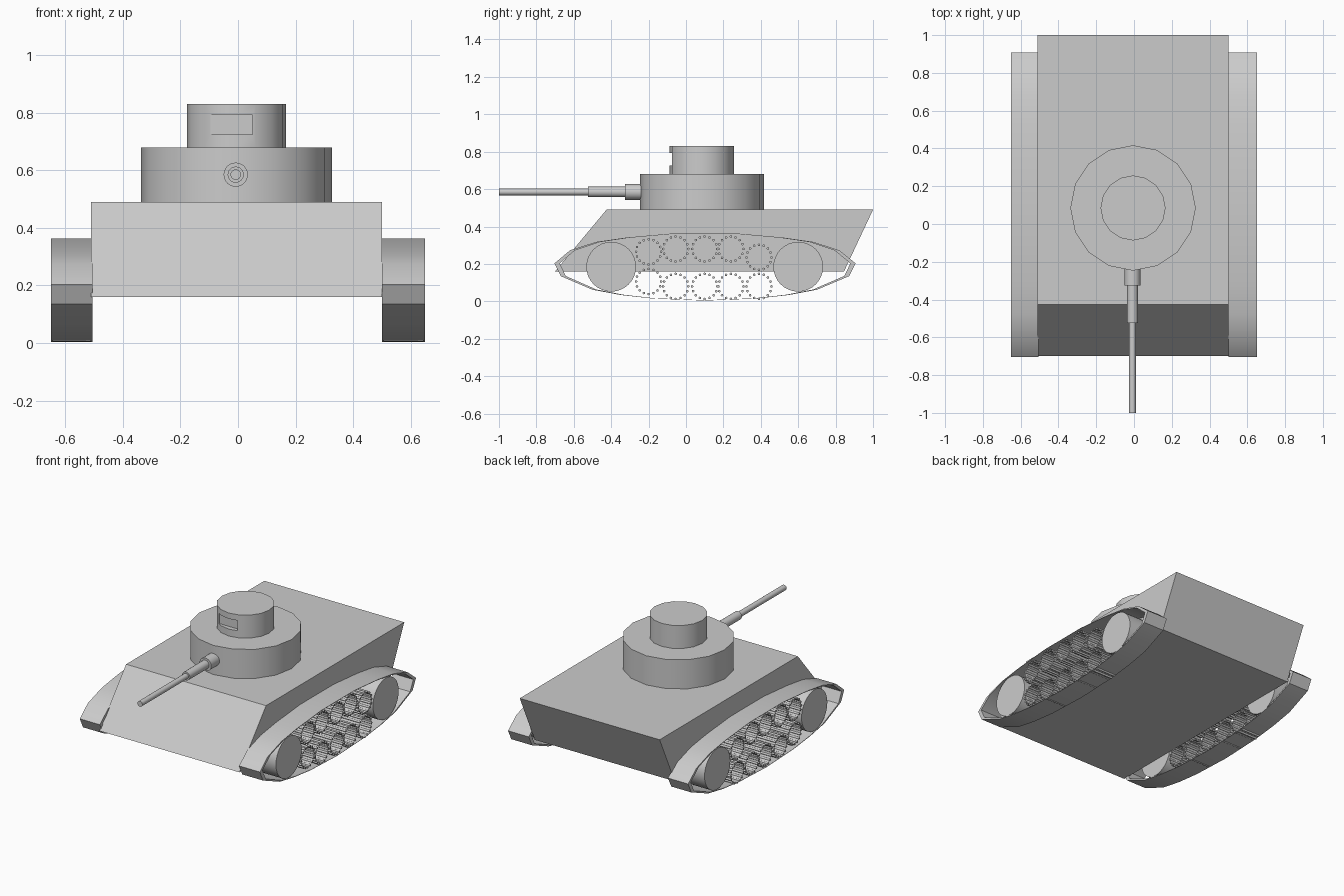
import bpy, bmesh, math
from mathutils import Matrix

if "Cube" in bpy.data.objects:
    bpy.data.objects.remove(bpy.data.objects["Cube"])


def finish(name, bm, angle=None):
    bmesh.ops.recalc_face_normals(bm, faces=bm.faces)
    me = bpy.data.meshes.new(name)
    bm.to_mesh(me)
    bm.free()
    ob = bpy.data.objects.new(name, me)
    bpy.context.collection.objects.link(ob)
    if angle:
        bpy.ops.object.select_all(action='DESELECT')
        bpy.context.view_layer.objects.active = ob
        ob.select_set(True)
        bpy.ops.object.shade_smooth_by_angle(angle=math.radians(angle))
    return ob


def add_cyl(bm, axis, centre, radius, length, sides, caps=True):
    rot = {'X': Matrix.Rotation(math.pi / 2, 4, 'Y'),
           'Y': Matrix.Rotation(math.pi / 2, 4, 'X'),
           'Z': Matrix.Identity(4)}[axis]
    bmesh.ops.create_cone(bm, cap_ends=caps, segments=sides, radius1=radius,
                          radius2=radius, depth=length,
                          matrix=Matrix.Translation(centre) @ rot)


def cylinder(name, axis, centre, radius, length, sides):
    bm = bmesh.new()
    add_cyl(bm, axis, centre, radius, length, sides)
    return finish(name, bm, 40)


def box(name, lo, hi):
    bm = bmesh.new()
    size = [b - a for a, b in zip(lo, hi)]
    mid = [(a + b) / 2 for a, b in zip(lo, hi)]
    bmesh.ops.create_cube(bm, size=1, matrix=Matrix.Translation(mid) @ Matrix.Diagonal((*size, 1)))
    return finish(name, bm)


# Hull: side profile extruded across the width
bm = bmesh.new()
profile = [(-0.70, 0.16), (-0.425, 0.49), (1.0, 0.49), (0.845, 0.16)]
face = bm.faces.new([bm.verts.new((-0.51, y, z)) for y, z in profile])
out = bmesh.ops.extrude_face_region(bm, geom=[face])
bmesh.ops.translate(bm, vec=(1.01, 0, 0),
                    verts=[v for v in out['geom'] if isinstance(v, bmesh.types.BMVert)])
finish("hull", bm)

# Turret and cupola
cylinder("turret", 'Z', (-0.005, 0.085, 0.585), 0.332, 0.19, 16)
cupola = cylinder("cupola", 'Z', (-0.005, 0.085, 0.755), 0.172, 0.15, 16)

# Viewing slot cut into the cupola front
cutter = box("slot_cutter", (-0.095, -0.2, 0.725), (0.05, -0.055, 0.792))
cutter.hide_render = True
cutter.hide_set(True)
mod = cupola.modifiers.new("slot", 'BOOLEAN')
mod.operation = 'DIFFERENCE'
mod.solver = 'EXACT'
mod.object = cutter
bpy.context.view_layer.objects.active = cupola
bpy.ops.object.modifier_apply(modifier=mod.name)
bpy.data.objects.remove(cutter)

# Stepped gun barrel
for name, y0, y1, r in [("gun_mantlet", -0.325, -0.23, 0.042),
                        ("gun_sleeve", -0.525, -0.32, 0.028),
                        ("gun_barrel", -1.0, -0.52, 0.018)]:
    cylinder(name, 'Y', (-0.008, (y0 + y1) / 2, 0.585), r, y1 - y0, 24)

# Running gear on both sides
BELT = [(-0.703, 0.203), (-0.67, 0.135), (-0.50, 0.062), (-0.35, 0.034),
        (-0.18, 0.015), (0.10, 0.004), (0.38, 0.015), (0.55, 0.034),
        (0.70, 0.062), (0.873, 0.135), (0.907, 0.203), (0.82, 0.273),
        (0.68, 0.318), (0.52, 0.341), (0.27, 0.363), (-0.07, 0.363),
        (-0.32, 0.341), (-0.48, 0.318), (-0.62, 0.273)]
ROLLERS = [(-0.20, 0.265), (-0.055, 0.28), (0.10, 0.28), (0.24, 0.28), (0.39, 0.235),
           (-0.20, 0.106)] + [(y, 0.08) for y in (-0.055, 0.10, 0.24, 0.39)]

for side, x0, x1 in [("left", -0.65, -0.505), ("right", 0.50, 0.65)]:
    mid, width = (x0 + x1) / 2, x1 - x0

    # Track belt: thin closed band
    bm = bmesh.new()
    rings = []
    for x, s, t in [(x0, 1, 1), (x1, 1, 1), (x1, 0.965, 0.99), (x0, 0.965, 0.99)]:
        rings.append([bm.verts.new((x, 0.102 + (y - 0.102) * s, 0.184 + (z - 0.184) * t))
                      for y, z in BELT])
    n = len(BELT)
    for k in range(4):
        a, b = rings[k], rings[(k + 1) % 4]
        for i in range(n):
            j = (i + 1) % n
            bm.faces.new((a[i], a[j], b[j], b[i]))
    finish(side + "_track", bm, 35)

    # Drive wheels
    for end, y in [("front", -0.40), ("rear", 0.60)]:
        cylinder(f"{side}_{end}_wheel", 'X', (mid, y, 0.185), 0.133, width - 0.006, 32)

    # Hollow rollers with small rods around the rim
    bm = bmesh.new()
    for y, z in ROLLERS:
        add_cyl(bm, 'X', (mid, y, z), 0.065, width - 0.01, 32, caps=False)
        for k in range(16):
            a = 2 * math.pi * k / 16
            add_cyl(bm, 'X', (mid, y + 0.067 * math.cos(a), z + 0.067 * math.sin(a)),
                    0.007, width - 0.01, 8)
    finish(side + "_rollers", bm, 50)
